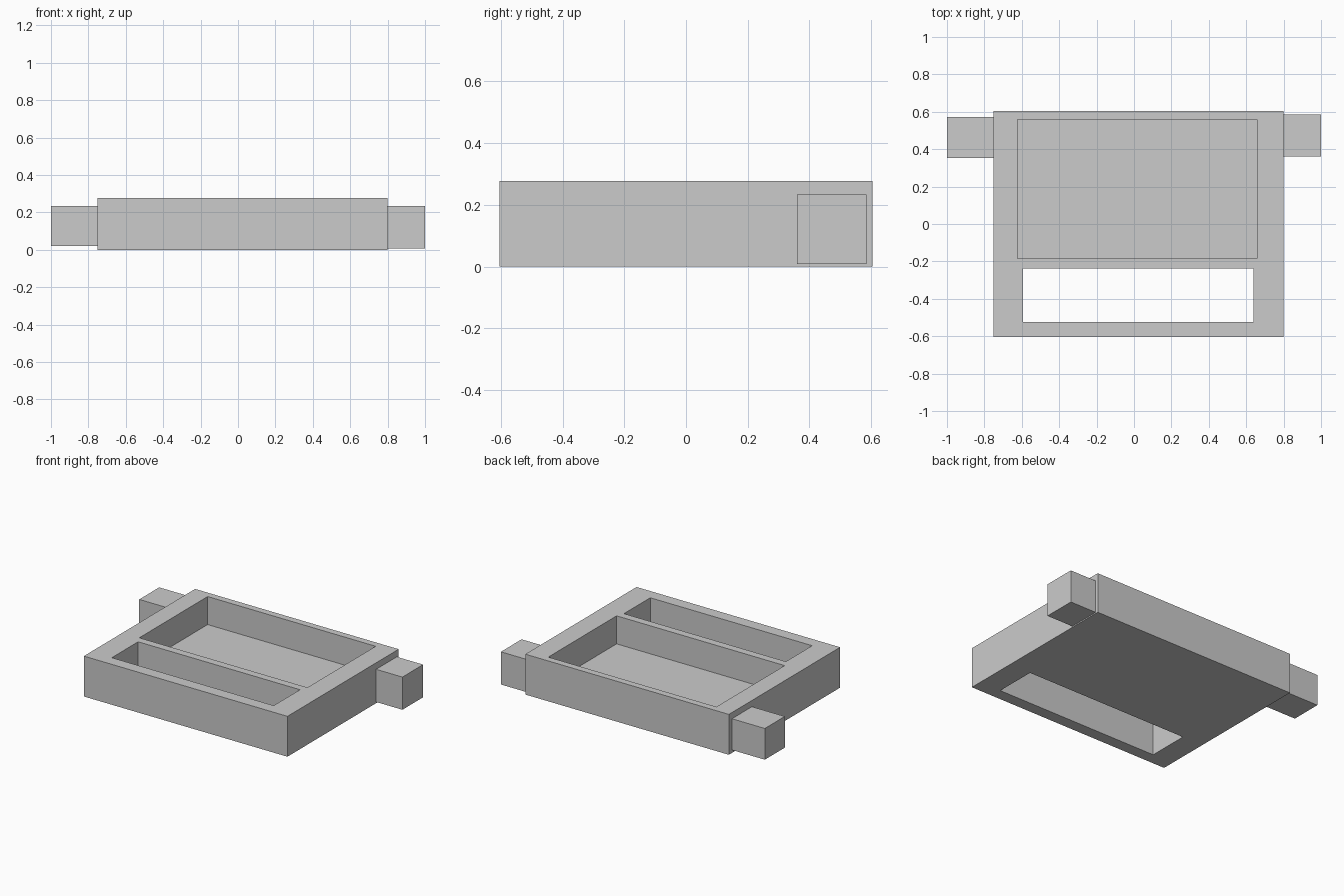
import bpy
from mathutils import Vector

if "Cube" in bpy.data.objects:
    bpy.data.objects.remove(bpy.data.objects["Cube"])


def box(name, lo, hi):
    """Axis-aligned box between two opposite corners."""
    lo, hi = Vector(lo), Vector(hi)
    bpy.ops.mesh.primitive_cube_add(size=1, location=(lo + hi) / 2)
    obj = bpy.context.object
    obj.name = name
    obj.scale = hi - lo
    bpy.ops.object.transform_apply(location=False, rotation=False, scale=True)
    return obj


def cut(target, cutter):
    """Subtract a box from the target and discard the box."""
    mod = target.modifiers.new(cutter.name, 'BOOLEAN')
    mod.operation = 'DIFFERENCE'
    mod.solver = 'EXACT'
    mod.object = cutter
    cutter.hide_render = True
    bpy.context.view_layer.objects.active = target
    bpy.ops.object.modifier_apply(modifier=mod.name)
    bpy.data.objects.remove(cutter)


# Main tray block
tray = box("tray_body", (-0.75, -0.605, 0), (0.80, 0.605, 0.278))

# Large blind pocket, and long slot open through the bottom
cut(tray, box("pocket_cutter", (-0.622, -0.185, 0.085), (0.658, 0.558, 0.4)))
cut(tray, box("slot_cutter", (-0.594, -0.524, -0.1), (0.639, -0.238, 0.4)))

# Side lugs near the back
box("left_lug", (-1.0, 0.354, 0.02), (-0.75, 0.571, 0.235))
box("right_lug", (0.80, 0.36, 0.008), (1.0, 0.585, 0.233))
